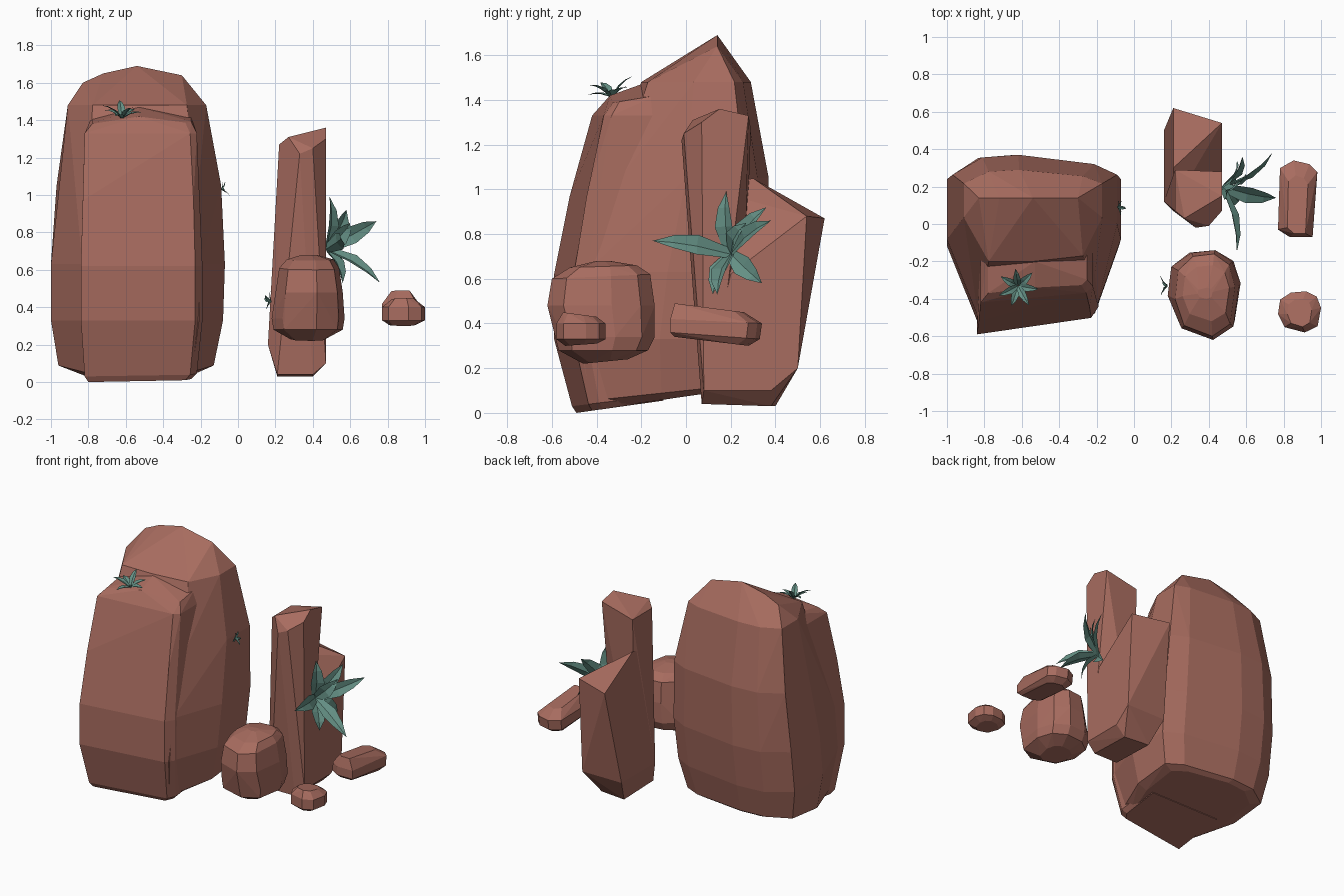
import bpy, bmesh, math
from mathutils import Vector

old = bpy.data.objects.get("Cube")
if old:
    bpy.data.objects.remove(old, do_unlink=True)


def material(name, colour):
    mat = bpy.data.materials.new(name)
    mat.use_nodes = True
    mat.diffuse_color = colour
    shader = mat.node_tree.nodes["Principled BSDF"]
    shader.inputs["Base Color"].default_value = colour
    shader.inputs["Roughness"].default_value = 0.9
    return mat


red_rock = material("red sandstone", (0.39, 0.15, 0.115, 1))
leaf_green = material("dusty teal leaf", (0.13, 0.28, 0.235, 1))


def finish(name, bm, mat):
    mesh = bpy.data.meshes.new(name)
    bm.to_mesh(mesh)
    bm.free()
    mesh.materials.append(mat)
    obj = bpy.data.objects.new(name, mesh)
    bpy.context.scene.collection.objects.link(obj)
    return obj


def rings(outline, levels):
    """Fit a unit outline into the box (x0, x1, y0, y1) of each level; tilt lifts the back."""
    points = []
    for z, x0, x1, y0, y1, tilt in levels:
        for u, v in outline:
            points.append((x0 + u * (x1 - x0), y0 + v * (y1 - y0), z + tilt * v))
    return points


def rock(name, points):
    """Chiselled flat-faced stone wrapped around a set of corner points."""
    bm = bmesh.new()
    for point in points:
        bm.verts.new(point)
    hull = bmesh.ops.convex_hull(bm, input=bm.verts)
    loose = set(hull["geom_interior"]) | set(hull["geom_unused"])
    bmesh.ops.delete(bm, geom=[g for g in loose if isinstance(g, bmesh.types.BMVert)],
                     context="VERTS")
    bmesh.ops.dissolve_limit(bm, angle_limit=math.radians(4),
                             verts=bm.verts, edges=bm.edges)
    bmesh.ops.recalc_face_normals(bm, faces=bm.faces)
    return finish(name, bm, red_rock)


def tuft(name, centre, facing, tips, width):
    """Rosette of pointed leaves, each folded along its middle rib."""
    bm = bmesh.new()
    base, axis = Vector(centre), Vector(facing).normalized()
    for tip in tips:
        along = Vector(tip) - base
        side = along.cross(axis).normalized() * width
        lift = side.cross(along).normalized() * width
        rows = []
        for t, w, bow in ((0, 0.5, 0), (0.45, 1, 0.5), (0.75, 0.65, 0.4)):
            mid = base + along * t + lift * bow
            fold = lift * 0.35 * w
            rows.append([bm.verts.new(p) for p in
                         (mid - side * w + fold, mid, mid + side * w + fold)])
        end = bm.verts.new(tip)
        for low, high in zip(rows, rows[1:]):
            for i in range(2):
                bm.faces.new((low[i], low[i + 1], high[i + 1], high[i]))
        for i in range(2):
            bm.faces.new((rows[-1][i], rows[-1][i + 1], end))
    return finish(name, bm, leaf_green)


def small_tuft(name, centre, outward, count, reach):
    """Evenly fanned little rosette facing along the outward direction."""
    base, out = Vector(centre), Vector(outward).normalized()
    spoke = out.orthogonal().normalized()
    cross = out.cross(spoke)
    tips = []
    for i in range(count):
        angle = math.tau * i / count
        rise = 0.3 + 0.4 * (i % 2)
        tips.append(base + (spoke * math.cos(angle) + cross * math.sin(angle) + out * rise) * reach)
    return tuft(name, centre, outward, tips, reach * 0.19)


# Large standing rock: main mass with a ridged top and a sloping underside
main_outline = [(0, .48), (0, .85), (.18, .98), (.4, 1), (.7, .93), (.86, .93),
                (1, .85), (1, .48), (.86, .06), (.5, 0), (.18, 0)]
main_levels = [(.01, -.88, -.2, -.44, .25, .1), (.05, -.96, -.13, -.47, .28, .08),
               (.33, -1, -.08, -.53, .33, 0), (.63, -1, -.07, -.5, .37, 0),
               (1.05, -.97, -.09, -.34, .37, 0), (1.48, -.91, -.17, -.2, .29, 0)]
ridge = [(-.83, .14, 1.6), (-.72, .14, 1.65), (-.54, .14, 1.69), (-.3, .14, 1.64)]
rock("large_rock", rings(main_outline, main_levels) + ridge)

# Slab leaning on the front of the large rock
slab_outline = [(0, 0), (.45, .08), (.94, .18), (1, .3), (1, 1), (0, 1)]
slab_levels = [(0, -.8, -.25, -.49, -.1, .055), (.03, -.82, -.22, -.51, -.1, .05),
               (.33, -.84, -.19, -.59, -.1, 0), (.62, -.84, -.19, -.59, -.1, 0),
               (.97, -.83, -.2, -.52, -.1, 0), (1.33, -.82, -.22, -.42, -.13, 0),
               (1.38, -.78, -.25, -.37, -.13, .04)]
rock("front_slab", rings(slab_outline, slab_levels)
     + [(-.53, -.34, 1.42), (-.53, -.2, 1.47), (-.53, -.13, 1.47)])

# Pillar: tall column and the lower block behind it
foot = [(.21, .07, .04), (.4, .07, .04), (.47, .08, .1), (.16, .12, .2)]
rock("pillar_column", foot + [
    (.22, .25, .1), (.47, .13, .1), (.22, .29, 1.27), (.47, .28, 1.33), (.47, .15, 1.36),
    (.22, .07, 1.27), (.27, .03, 1.31), (.4, -.01, 1.25), (.33, -.02, 1.22), (.47, .07, 1.3)])
rock("pillar_back_block", foot + [
    (.4, .38, .03), (.21, .4, .03), (.47, .38, .1), (.47, .5, .2), (.16, .5, .2),
    (.47, .54, .88), (.21, .62, .87), (.21, .3, 1.05), (.21, .1, 1), (.47, .2, .62)])

# Boulder and two small stones
stone_outline = [(.05, .8), (.3, .97), (.65, 1), (.9, .87), (1, .6),
                 (.92, .15), (.62, 0), (.15, .13), (0, .45)]
rock("boulder", rings(stone_outline, [
    (.22, .28, .47, -.46, -.26, .02), (.28, .19, .56, -.57, -.17, 0),
    (.34, .18, .57, -.58, -.14, 0), (.48, .2, .56, -.62, -.14, 0),
    (.6, .22, .54, -.6, -.16, .02), (.65, .26, .51, -.52, -.22, .01), (.68, .34, .42, -.4, -.34, 0)]))
rock("small_stone", rings(stone_outline, [
    (.3, .81, .95, -.54, -.4, .01), (.33, .77, 1, -.58, -.36, 0),
    (.4, .77, 1, -.58, -.36, 0), (.45, .82, .95, -.55, -.4, -.02)]))
long_outline = [(0, .1), (.05, .9), (.4, 1), (.8, .95), (1, .85), (.88, 0), (.3, 0)]
rock("long_stone", rings(long_outline, [
    (.34, .8, .95, -.05, .28, -.04), (.36, .77, .98, -.07, .33, -.03),
    (.42, .77, .98, -.07, .34, -.02), (.49, .82, .93, -.05, .26, -.04)]))

# Leaf tufts growing out of the stones
tuft("pillar_plant", (.47, .2, .71), (1, -.7, .5), [
    (.55, -.15, .77), (.49, .18, .99), (.74, .38, .86), (.76, .14, .53), (.58, .36, .92),
    (.55, .34, .58), (.56, .12, .53), (.6, .27, .85)], .048)
small_tuft("slab_top_plant", (-.62, -.33, 1.41), (0, -.2, 1), 7, .11)
small_tuft("large_rock_side_plant", (-.09, .09, 1.03), (1, 0, .3), 5, .05)
small_tuft("boulder_plant", (.18, -.33, .43), (-1, 0, .2), 5, .06)
